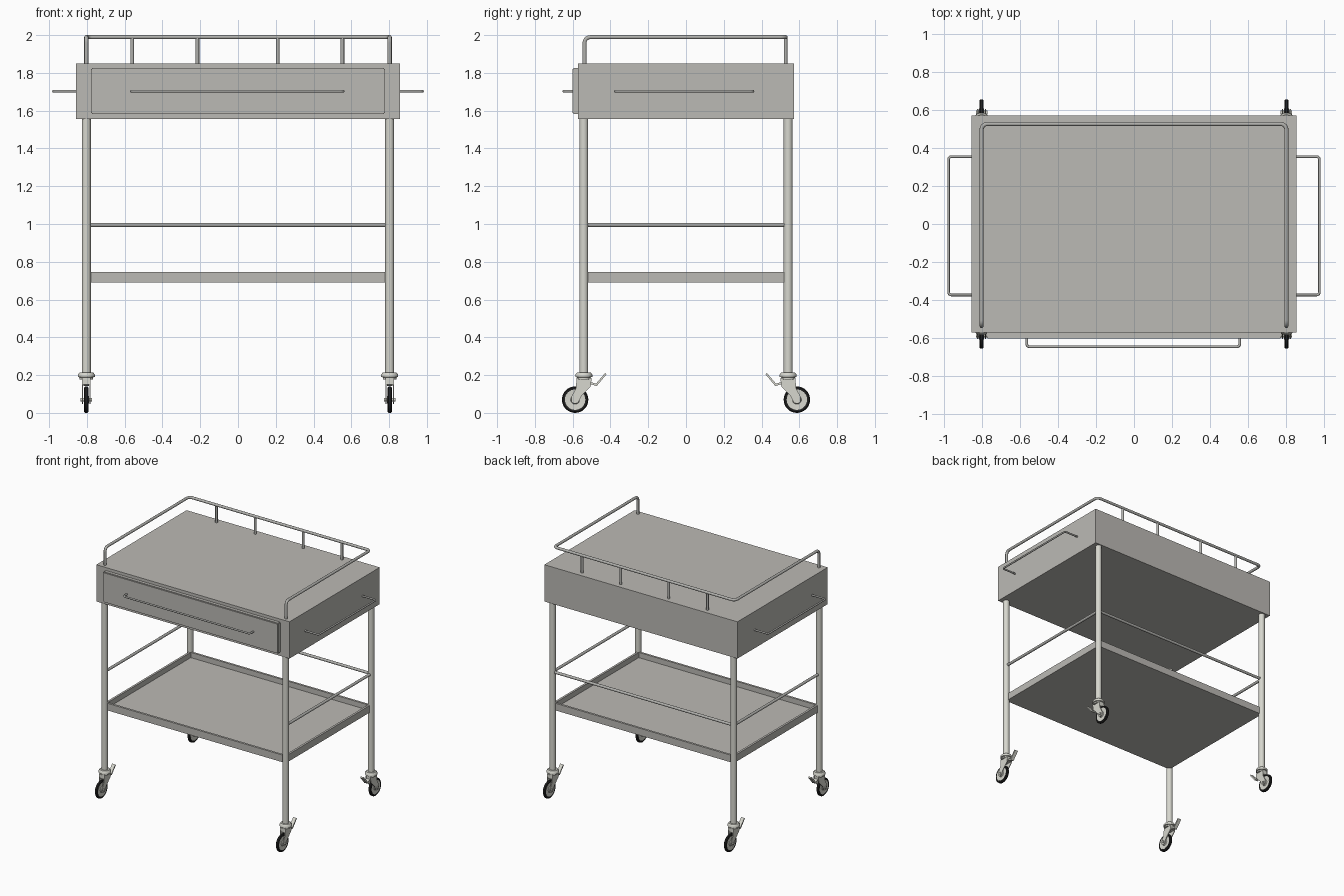
import bpy, bmesh, math
from mathutils import Vector

if "Cube" in bpy.data.objects:
    bpy.data.objects.remove(bpy.data.objects["Cube"])


def material(name, color):
    m = bpy.data.materials.new(name)
    m.use_nodes = True
    m.diffuse_color = (*color, 1)
    m.node_tree.nodes["Principled BSDF"].inputs["Base Color"].default_value = (*color, 1)
    return m


PANEL = material("panel grey", (0.50, 0.49, 0.46))
LEG = material("pale leg grey", (0.68, 0.68, 0.62))
RAIL = material("rail grey", (0.44, 0.44, 0.42))
TYRE = material("tyre black", (0.015, 0.015, 0.015))

LX, LY = 0.803, 0.541     # leg positions
R = 0.011                 # rail radius


def activate(ob):
    bpy.ops.object.select_all(action="DESELECT")
    ob.select_set(True)
    bpy.context.view_layer.objects.active = ob


def finish(bm, name, mat, smooth=True):
    bmesh.ops.recalc_face_normals(bm, faces=bm.faces[:])
    me = bpy.data.meshes.new(name)
    bm.to_mesh(me)
    bm.free()
    me.materials.append(mat)
    ob = bpy.data.objects.new(name, me)
    bpy.context.collection.objects.link(ob)
    if smooth:
        activate(ob)
        bpy.ops.object.shade_smooth_by_angle(angle=math.radians(40))
    return ob


def box_mesh(lo, hi):
    bm = bmesh.new()
    bmesh.ops.create_cube(bm, size=1)
    lo, hi = Vector(lo), Vector(hi)
    for v in bm.verts:
        v.co = (lo + hi) / 2 + v.co * (hi - lo)
    return bm


def lathe(name, profile, centre, mat, axis="Z", steps=32):
    """Spin a (radius, height) profile about an axis through centre."""
    bm = bmesh.new()
    place = (lambda r, h: (r, 0, h)) if axis == "Z" else (lambda r, h: (h, r, 0))
    verts = [bm.verts.new(place(r, h)) for r, h in profile]
    edges = [bm.edges.new(p) for p in zip(verts, verts[1:])]
    bmesh.ops.spin(bm, geom=verts + edges, cent=(0, 0, 0),
                   axis=(0, 0, 1) if axis == "Z" else (1, 0, 0),
                   angle=math.tau, steps=steps)
    bmesh.ops.remove_doubles(bm, verts=bm.verts[:], dist=0.0001)
    bmesh.ops.translate(bm, verts=bm.verts[:], vec=centre)
    return finish(bm, name, mat)


def prism(name, outline, x0, x1, mat):
    """Extrude a (y, z) outline from x0 to x1."""
    bm = bmesh.new()
    face = bm.faces.new([bm.verts.new((x0, y, z)) for y, z in outline])
    new = bmesh.ops.extrude_face_region(bm, geom=[face])["geom"]
    bmesh.ops.translate(bm, vec=(x1 - x0, 0, 0),
                        verts=[g for g in new if isinstance(g, bmesh.types.BMVert)])
    return finish(bm, name, mat)


def tube(name, points, radius, mat, bend=0.03):
    """Round tube along a path with filleted corners."""
    pts = [Vector(p) for p in points]
    path = [pts[0]]
    for a, b, c in zip(pts, pts[1:], pts[2:]):
        p, q = b + (a - b).normalized() * bend, b + (c - b).normalized() * bend
        hub = p + q - b
        for i in range(7):
            t = math.pi / 12 * i
            path.append(hub + (p - hub) * math.cos(t) + (q - hub) * math.sin(t))
    path.append(pts[-1])
    cu = bpy.data.curves.new(name, "CURVE")
    cu.dimensions = "3D"
    cu.bevel_depth, cu.bevel_resolution, cu.use_fill_caps = radius, 3, True
    sp = cu.splines.new("POLY")
    sp.points.add(len(path) - 1)
    for sp_pt, co in zip(sp.points, path):
        sp_pt.co = (*co, 1)
    cu.materials.append(mat)
    ob = bpy.data.objects.new(name, cu)
    bpy.context.collection.objects.link(ob)
    activate(ob)
    bpy.ops.object.convert(target="MESH")
    bpy.ops.object.shade_smooth_by_angle(angle=math.radians(40))


# Upper cabinet and drawer front
finish(box_mesh((-0.857, -0.572, 1.555), (0.857, 0.572, 1.85)), "cabinet", PANEL, False)
bm = box_mesh((-0.778, -0.602, 1.582), (0.778, -0.565, 1.826))
bmesh.ops.bevel(bm, geom=bm.edges[:], offset=0.006, segments=2, affect="EDGES")
finish(bm, "drawer_front", PANEL)

# Pull handles
HZ = 1.703
tube("drawer_handle", [(-0.565, -0.595, HZ), (-0.565, -0.647, HZ),
                       (0.557, -0.647, HZ), (0.557, -0.595, HZ)], 0.007, RAIL, 0.015)
for s, side in ((1, "left"), (-1, "right")):
    tube(side + "_handle", [(s * 0.85, -0.374, HZ), (s * 0.977, -0.374, HZ),
                            (s * 0.977, 0.355, HZ), (s * 0.85, 0.355, HZ)], 0.007, RAIL, 0.015)

# Guard rail round three sides of the top
TZ = 2 - R
tube("top_rail", [(-LX, -0.537, 1.845), (-LX, -0.537, TZ), (-LX, 0.527, TZ),
                  (LX, 0.527, TZ), (LX, -0.537, TZ), (LX, -0.537, 1.845)], R, RAIL)
for x in (-0.56, -0.215, 0.21, 0.553):
    tube("rail_post", [(x, 0.527, 1.845), (x, 0.527, TZ)], R * 0.9, RAIL)

# Lower tray with a raised rim
bm = box_mesh((-LX, -LY, 0.69), (LX, LY, 0.747))
top = max(bm.faces, key=lambda f: f.calc_center_median().z)
bmesh.ops.inset_region(bm, faces=[top], thickness=0.024)
inner = bmesh.ops.extrude_face_region(bm, geom=[top])["geom"]
bmesh.ops.delete(bm, geom=[top], context="FACES_ONLY")
bmesh.ops.translate(bm, vec=(0, 0, -0.042),
                    verts=[g for g in inner if isinstance(g, bmesh.types.BMVert)])
finish(bm, "lower_tray", PANEL, False)

# Middle rails on the back and sides
MZ = 0.995
tube("back_middle_rail", [(-LX, LY, MZ), (LX, LY, MZ)], R, RAIL)
for s in (-1, 1):
    tube("side_middle_rail", [(s * LX, -LY, MZ), (s * LX, LY, MZ)], R, RAIL)

# Legs with swivelling casters
fork = [(-0.042, 0.185), (0.038, 0.185), (0.042, 0.13), (0.066, 0.085), (0.066, 0.058),
        (0.05, 0.048), (0.03, 0.054), (0.012, 0.09), (-0.012, 0.115), (-0.036, 0.14)]
lever = [(-0.02, 0.158), (-0.068, 0.142), (-0.120, 0.204),
         (-0.113, 0.211), (-0.064, 0.154), (-0.02, 0.17)]
for sx in (-1, 1):
    for sy in (-1, 1):
        x, y = sx * LX, sy * LY
        place = lambda outline: [(y + sy * d, z) for d, z in outline]
        lathe("leg", [(0, 0.2), (0.0235, 0.2), (0.0235, 1.558), (0, 1.558)], (x, y, 0), LEG)
        lathe("caster_cap", [(0, 0.178), (0.036, 0.178), (0.036, 0.188), (0.045, 0.19),
                             (0.045, 0.203), (0.036, 0.214), (0, 0.216)], (x, y, 0), LEG)
        for s in (-1, 1):
            prism("caster_fork", place(fork), x + s * 0.017, x + s * 0.023, LEG)
        prism("fork_bridge", place([(-0.036, 0.15), (0.038, 0.15), (0.038, 0.182),
                                    (-0.036, 0.182)]), x - 0.018, x + 0.018, LEG)
        prism("brake_lever", place(lever), x - 0.014, x + 0.014, LEG)
        hub = (x, y + sy * 0.046, 0.07)
        lathe("wheel_tyre", [(0.052, -0.009), (0.064, -0.011), (0.07, -0.006), (0.07, 0.006),
                             (0.064, 0.011), (0.052, 0.009), (0.052, -0.009)], hub, TYRE, "X")
        lathe("wheel_hub", [(0, -0.013), (0.02, -0.013), (0.024, -0.008), (0.054, -0.010),
                            (0.054, 0.010), (0.024, 0.008), (0.02, 0.013), (0, 0.013)],
              hub, LEG, "X")
        lathe("wheel_axle", [(0, -0.03), (0.01, -0.03), (0.01, 0.03), (0, 0.03)],
              hub, LEG, "X", 12)
